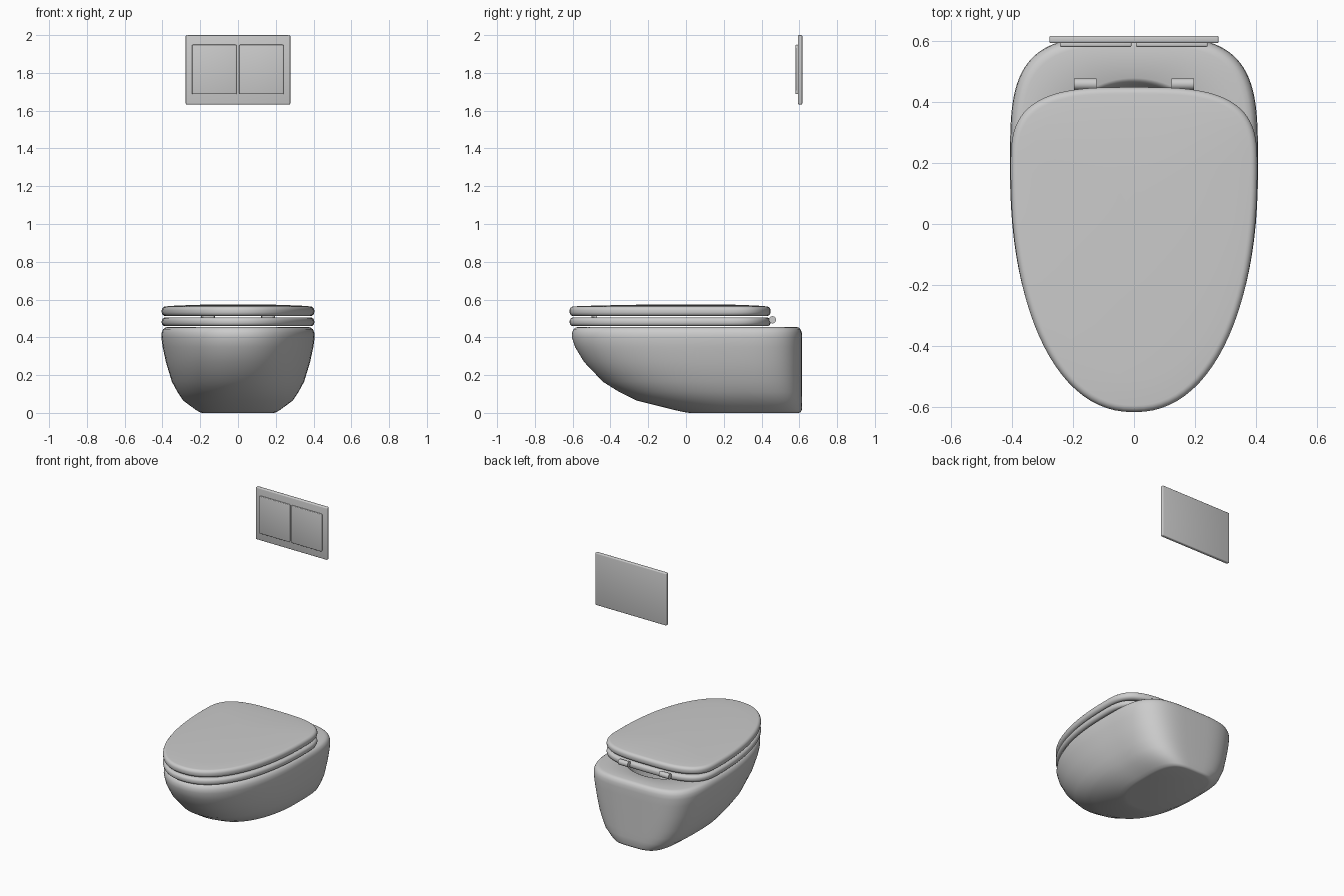
import bpy, bmesh, math

if "Cube" in bpy.data.objects:
    bpy.data.objects.remove(bpy.data.objects["Cube"])

N = 96


def outline(w, front, back, cy, nf, nb):
    """Egg outline: superellipse front half and squarer back half."""
    pts = []
    for i in range(N):
        t = 2 * math.pi * i / N
        c, s = math.cos(t), math.sin(t)
        n = nb if s > 0 else nf
        x = math.copysign(abs(c) ** (2 / n), c) * w
        y = abs(s) ** (2 / n)
        pts.append((x, cy + y * (back - cy) if s > 0 else cy - y * (cy - front)))
    return pts


def loft(name, rings, closed=False, angle=60):
    """Skin a list of (z, outline) rings; cap both ends or join them into a loop."""
    bm = bmesh.new()
    loops = [[bm.verts.new((x, y, z)) for x, y in pts] for z, pts in rings]
    pairs = list(zip(loops, loops[1:]))
    if closed:
        pairs.append((loops[-1], loops[0]))
    else:
        bm.faces.new(loops[0])
        bm.faces.new(loops[-1])
    for a, b in pairs:
        for i in range(N):
            j = (i + 1) % N
            bm.faces.new((a[i], a[j], b[j], b[i]))
    bmesh.ops.recalc_face_normals(bm, faces=bm.faces)
    return finish(name, bm, angle)


def finish(name, bm, angle=40):
    me = bpy.data.meshes.new(name)
    bm.to_mesh(me)
    bm.free()
    ob = bpy.data.objects.new(name, me)
    bpy.context.collection.objects.link(ob)
    bpy.ops.object.select_all(action='DESELECT')
    ob.select_set(True)
    bpy.context.view_layer.objects.active = ob
    bpy.ops.object.shade_smooth_by_angle(angle=math.radians(angle))
    return ob


def box(name, x0, x1, y0, y1, z0, z1, r):
    bm = bmesh.new()
    bmesh.ops.create_cube(bm, size=1)
    for v in bm.verts:
        v.co = ((x0 + x1) / 2 + v.co.x * (x1 - x0),
                (y0 + y1) / 2 + v.co.y * (y1 - y0),
                (z0 + z1) / 2 + v.co.z * (z1 - z0))
    bmesh.ops.bevel(bm, geom=bm.edges[:], offset=r, segments=3, profile=0.5, affect='EDGES')
    return finish(name, bm)


# Bowl: outer shell from the floor up, over the rim, down into the basin
shell = [  # z, half width, front, back, centre y
    (0.000, 0.190, 0.020, 0.597, 0.30),
    (0.004, 0.203, -0.010, 0.608, 0.29),
    (0.015, 0.222, -0.060, 0.613, 0.28),
    (0.065, 0.290, -0.260, 0.615, 0.25),
    (0.110, 0.320, -0.352, 0.615, 0.22),
    (0.165, 0.350, -0.440, 0.615, 0.20),
    (0.270, 0.382, -0.540, 0.615, 0.18),
    (0.350, 0.399, -0.588, 0.615, 0.18),
    (0.400, 0.406, -0.604, 0.615, 0.18),
    (0.425, 0.404, -0.603, 0.613, 0.18),
    (0.443, 0.396, -0.595, 0.606, 0.18),
    (0.452, 0.385, -0.583, 0.596, 0.18),
    (0.455, 0.370, -0.568, 0.582, 0.18),
]
basin = [
    (0.455, 0.300, -0.490, 0.478, 0.18),
    (0.450, 0.290, -0.480, 0.468, 0.18),
    (0.430, 0.282, -0.470, 0.458, 0.18),
    (0.300, 0.240, -0.360, 0.410, 0.18),
    (0.160, 0.150, -0.120, 0.340, 0.18),
    (0.110, 0.080, 0.050, 0.280, 0.18),
]
loft("bowl", [(z, outline(w, f, b, c, 2.2, 3.7)) for z, w, f, b, c in shell]
     + [(z, outline(w, f, b, c, 2.0, 2.0)) for z, w, f, b, c in basin])


def lid_ring(inset):
    return outline(0.404 - inset, -0.616 + inset, 0.448 - inset, 0.18, 2.2, 3.2)


def edge(z0, z1, r):
    """Rounded rim profile as (z, inset), bottom to top."""
    arc = [math.radians(a) for a in range(0, 91, 15)]
    low = [(z0 + r - r * math.cos(a), r - r * math.sin(a)) for a in arc]
    return low + [(z0 + z1 - z, i) for z, i in reversed(low)]


# Seat ring with a round opening
hole = [(z, outline(0.25 + o, -0.42 - o, 0.30 + o, 0.0, 2, 2))
        for z, o in ((0.504, 0.012), (0.492, 0.0), (0.472, 0.0), (0.460, 0.012))]
loft("seat", [(z, lid_ring(i)) for z, i in edge(0.459, 0.505, 0.020)] + hole, closed=True)

# Lid, slightly domed on top
dome = [(0.5675, 0.07), (0.5705, 0.14), (0.573, 0.22), (0.5745, 0.30), (0.575, 0.36)]
dome_rings = []
for z, i in dome:
    k = 1 - i / 0.404
    dome_rings.append((z, [(x * k, 0.08 + (y - 0.08) * k) for x, y in lid_ring(0)]))
loft("lid", [(z, lid_ring(i)) for z, i in edge(0.512, 0.564, 0.022)] + dome_rings)

# Hinge barrels and the small pads between lid and seat
for side, sx in (("left", -1), ("right", 1)):
    bm = bmesh.new()
    bmesh.ops.create_cone(bm, cap_ends=True, segments=24, radius1=0.019, radius2=0.019, depth=0.074)
    for v in bm.verts:
        v.co = (v.co.z + sx * 0.159, v.co.x + 0.458, v.co.y + 0.493)
    finish("hinge_" + side, bm)
    box("pad_" + side, sx * 0.16 - 0.035, sx * 0.16 + 0.035, -0.50, -0.47, 0.500, 0.516, 0.003)

# Flush plate with two buttons
box("flush_plate", -0.277, 0.277, 0.592, 0.616, 1.633, 2.0, 0.006)
for name, x0, x1 in (("button_left", -0.243, -0.008), ("button_right", 0.006, 0.241)):
    box(name, x0, x1, 0.580, 0.596, 1.687, 1.949, 0.005)
